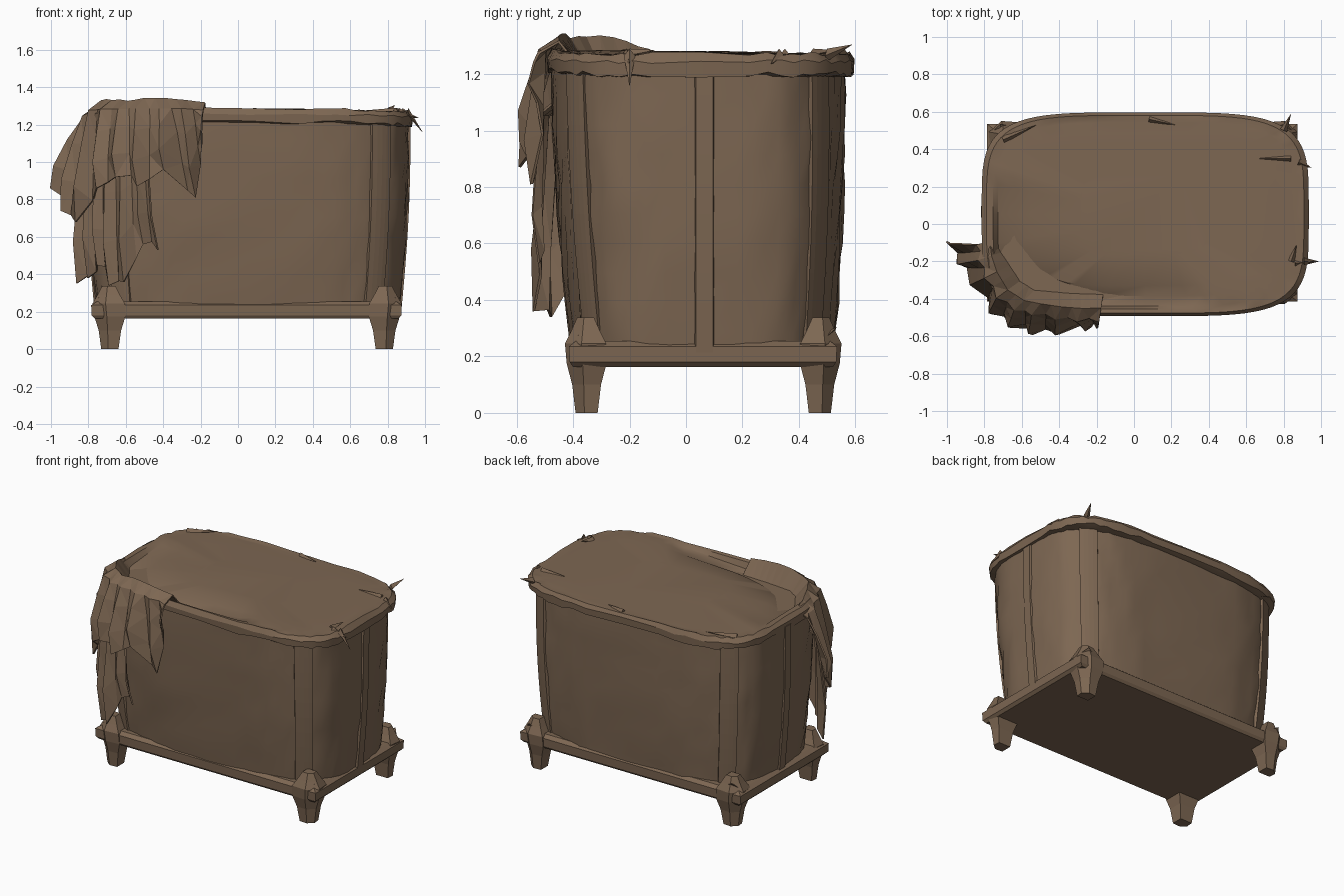
import bpy, bmesh, math, random
from mathutils import Vector

random.seed(4)
cube = bpy.data.objects.get("Cube")
if cube:
    bpy.data.objects.remove(cube, do_unlink=True)

brown = bpy.data.materials.new("weathered brown")
brown.use_nodes = True
colour = (0.205, 0.135, 0.085, 1)
brown.diffuse_color = colour
bsdf = brown.node_tree.nodes["Principled BSDF"]
bsdf.inputs["Base Color"].default_value = colour
bsdf.inputs["Roughness"].default_value = 0.9


def finish(name, bm, smooth=None):
    bmesh.ops.recalc_face_normals(bm, faces=bm.faces[:])
    mesh = bpy.data.meshes.new(name)
    bm.to_mesh(mesh)
    bm.free()
    mesh.materials.append(brown)
    ob = bpy.data.objects.new(name, mesh)
    bpy.context.collection.objects.link(ob)
    if smooth:
        bpy.ops.object.select_all(action='DESELECT')
        ob.select_set(True)
        bpy.context.view_layer.objects.active = ob
        bpy.ops.object.shade_smooth_by_angle(angle=math.radians(smooth))
    return ob


def loft(bm, rows, closed=True):
    """Skin rows of points; closed joins each row into a ring and caps the ends."""
    vs = [[bm.verts.new(p) for p in row] for row in rows]
    n = len(vs[0])
    for a, b in zip(vs, vs[1:]):
        for i in range(n if closed else n - 1):
            j = (i + 1) % n
            bm.faces.new((a[i], a[j], b[j], b[i]))
    if closed:
        bm.faces.new(vs[0])
        bm.faces.new(vs[-1])


def spike(bm, base, reach, ring_offsets):
    """Small pointed pyramid."""
    tip = bm.verts.new(base + reach)
    ring = [bm.verts.new(base + Vector(d)) for d in ring_offsets]
    for i in range(4):
        bm.faces.new((ring[i], ring[(i + 1) % 4], tip))
    bm.faces.new(ring)


def oval(cx, cy, hx, hy, z, angle, power):
    c, s = math.cos(angle), math.sin(angle)
    return Vector((cx + hx * math.copysign(abs(c) ** (2 / power), c),
                   cy + hy * math.copysign(abs(s) ** (2 / power), s), z))


def wall(angle, z, grow=0.0):
    """Point on the tub wall, widening gently with height."""
    t = (z - 0.2) / 1.05
    bulge = 0.015 * math.sin(math.pi * t)
    return oval(0.053, 0.06 - 0.02 * t, 0.81 + 0.05 * t + bulge + grow,
                0.462 + 0.058 * t + bulge + grow, z, angle, 3.6)


N = 72
angles = [2 * math.pi * i / N for i in range(N)]

# Tub wall, lightly dented
bm = bmesh.new()
heights = [0.18 + 1.05 * k / 10 for k in range(11)]
loft(bm, [[wall(a, z, random.uniform(-0.007, 0.007)) for a in angles] for z in heights])
finish("tub_wall", bm, 50)


# Rim lip and the closed top, with a hollow beside the cloth
def rim_ring(scale, z, wobble, dip=0.0):
    row = []
    for a in angles:
        p = oval(0.06, 0.052, 0.875 * scale, 0.545 * scale, z, a, 4.3)
        p.z += random.uniform(-wobble, wobble) + 0.015 * max(0, math.cos(a - 4.2))
        p.z -= dip * max(0, 1 - (a - 3.95) ** 2 / 0.9)
        row.append(p)
    return row


bm = bmesh.new()
loft(bm, [rim_ring(0.93, 1.19, 0), rim_ring(0.995, 1.2, 0.012), rim_ring(1.0, 1.245, 0.008),
          rim_ring(0.97, 1.272, 0.008), rim_ring(0.93, 1.27, 0.003), rim_ring(0.9, 1.271, 0, 0.09),
          rim_ring(0.8, 1.273, 0, 0.13), rim_ring(0.7, 1.274, 0, 0.06), rim_ring(0.4, 1.276, 0, 0.01)])
finish("rim_and_top", bm, 30)

# Upright straps on the corners
for name, mid in (("front_left_strap", -45), ("back_left_strap", 45),
                  ("back_right_strap", 135), ("front_right_strap", 225)):
    bm = bmesh.new()
    arc = [math.radians(mid - 7 + 3.5 * i) for i in range(5)]
    loft(bm, [[wall(a, z, 0.012) for a in arc] + [wall(a, z, -0.02) for a in reversed(arc)]
              for z in heights])
    finish(name, bm)

# Upright straps in the middle of both ends
for name, angle in (("left_end_strap", 0), ("right_end_strap", math.pi)):
    bm = bmesh.new()
    rows = []
    for z in heights:
        x = wall(angle, z).x
        d = math.copysign(0.01, x)
        rows.append([(x + d * e, 0.065 + y, z) for e, y in ((-1, -0.036), (1, -0.03), (1, 0.03), (-1, 0.036))])
    loft(bm, rows)
    finish(name, bm)

# Base slab with slightly sloped edge
bm = bmesh.new()
loft(bm, [[(0.045 + sx * hx, 0.06 + sy * hy, z) for sx, sy in ((-1, -1), (1, -1), (1, 1), (-1, 1))]
          for hx, hy, z in ((0.81, 0.46, 0.163), (0.828, 0.472, 0.18), (0.83, 0.475, 0.235), (0.80, 0.45, 0.255))])
finish("base_frame", bm)

# Four feet with a cut outer corner, tapered below and pinched to a crest above the frame
for side, x in (("right", -0.685), ("left", 0.782)):
    for end, y in (("front", -0.352), ("back", 0.474)):
        sx = math.copysign(1, x)
        sy = math.copysign(1, y)
        bm = bmesh.new()
        rows = []
        for half, z, out in ((0.046, 0, 0), (0.06, 0.1, 0), (0.083, 0.175, 0),
                             (0.086, 0.245, 0.006), (0.06, 0.29, 0.006), (0.035, 0.338, 0.006)):
            rows.append([(x + sx * (out + half * u), y + sy * (out * 0.6 + half * 0.85 * v), z)
                         for u, v in ((1, 0.2), (0.2, 1), (-1, 0.9), (-1, -1), (0.9, -1))])
        loft(bm, rows)
        # pointed ridges spreading along the frame from the corner
        for along in (Vector((-sx * 0.15, 0, -0.05)), Vector((0, -sy * 0.13, -0.05))):
            spike(bm, Vector((x + sx * 0.03, y + sy * 0.03, 0.275)), along,
                  ((0.03, 0, 0), (0, 0.03, 0.03), (-0.03, 0, 0), (0, -0.03, -0.05)))
        finish(end + "_" + side + "_foot", bm)


def drape(name, columns, pleat, tuck):
    """Cloth with a valley between each pair of folds; columns give rim and hem points."""
    points = [(Vector(c[:3]), Vector(c[3:])) for c in columns]
    folds = []
    for (r, h), (r2, h2) in zip(points, points[1:]):
        valley = h.lerp(h2, random.uniform(0.3, 0.7))
        valley.z += random.uniform(-0.01, 0.04)
        folds += [(r, h, 1), ((r + r2) / 2, valley, -random.uniform(0.3, 1))]
    folds.append((*points[-1], 1))
    bm = bmesh.new()
    rows = []
    for r, h, peak in folds:
        inward = Vector((-0.1 - r.x, 0.06 - r.y, 0)).normalized()
        crease = inward * -pleat * peak
        row = [r + inward * 0.03 + Vector((0, 0, random.uniform(-0.015, 0.01)))]
        if tuck:
            row.insert(0, r + inward * 0.13 - Vector((0, 0, 0.13)))
        row.append(r - inward * 0.03 - Vector((0, 0, 0.045)) + crease * 0.4)
        for t in (0.35, 0.7):
            row.append(r.lerp(h, t) - inward * 0.025 + crease * (0.4 + t))
        row.append(h + crease * 0.6)
        rows.append(row)
    loft(bm, rows, closed=False)
    bmesh.ops.triangulate(bm, faces=bm.faces[:])
    mod = finish(name, bm).modifiers.new("cloth thickness", 'SOLIDIFY')
    mod.thickness = 0.01
    mod.offset = 0


# Upper cloth fanned over the front corner
drape("upper_cloth", [
    (-0.80, -0.10, 1.26, -0.985, -0.09, 0.86), (-0.79, -0.18, 1.29, -0.93, -0.20, 0.74),
    (-0.76, -0.27, 1.32, -0.85, -0.31, 0.68), (-0.70, -0.37, 1.325, -0.74, -0.47, 0.86),
    (-0.61, -0.43, 1.325, -0.64, -0.54, 0.92), (-0.52, -0.45, 1.33, -0.53, -0.575, 0.87),
    (-0.40, -0.47, 1.33, -0.39, -0.57, 0.96), (-0.29, -0.48, 1.33, -0.22, -0.53, 0.81),
    (-0.18, -0.48, 1.32, -0.19, -0.51, 1.10)], 0.03, True)

# Long lower folds hanging beneath it
drape("lower_cloth", [
    (-0.80, -0.20, 1.1, -0.85, -0.24, 0.35), (-0.77, -0.29, 1.1, -0.79, -0.30, 0.38),
    (-0.73, -0.36, 1.1, -0.74, -0.39, 0.45), (-0.68, -0.42, 1.1, -0.68, -0.47, 0.34),
    (-0.60, -0.46, 1.1, -0.60, -0.53, 0.36), (-0.52, -0.48, 1.1, -0.50, -0.51, 0.56),
    (-0.47, -0.49, 1.1, -0.42, -0.51, 0.53)], 0.022, False)

# Torn splinters along the rim
for k, (x, y, dx, dy, dz) in enumerate(((0.86, -0.21, 0.11, 0.01, -0.03), (0.84, -0.2, 0.03, 0.09, 0.02),
                                        (0.88, 0.33, 0.07, -0.03, -0.03), (0.84, 0.35, -0.18, 0.0, 0.01),
                                        (0.8, 0.5, 0.04, 0.09, 0.04), (0.08, 0.56, 0.14, -0.03, 0.01),
                                        (-0.7, 0.45, 0.18, 0.08, 0.02), (0.91, -0.2, 0.08, 0.0, -0.11))):
    bm = bmesh.new()
    side = Vector((-dy, dx, 0)).normalized() * 0.02
    spike(bm, Vector((x, y, 1.265)), Vector((dx, dy, dz)), (side, (0, 0, 0.025), -side, (0, 0, -0.02)))
    finish("rim_splinter_" + str(k + 1), bm)
